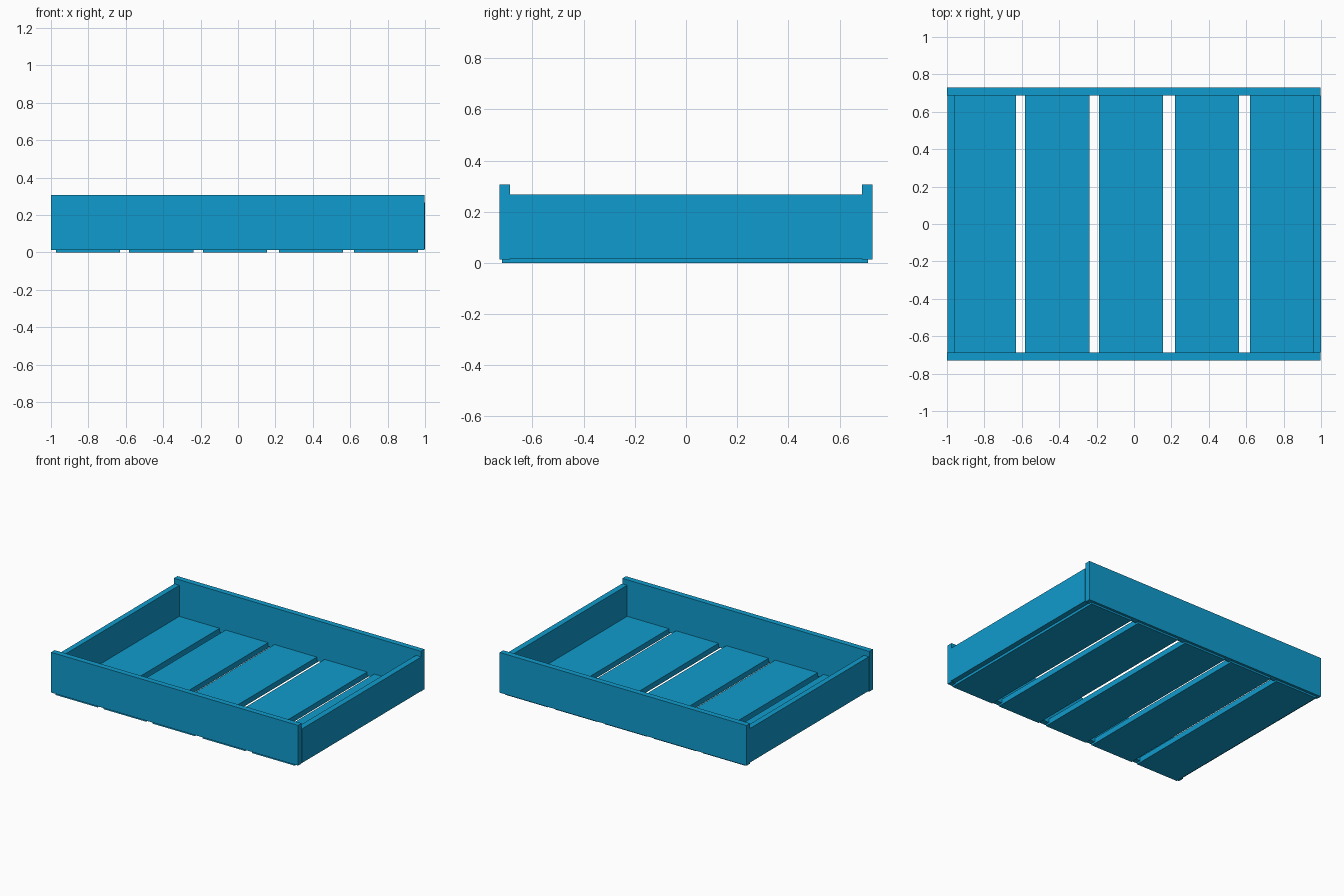
import bpy
import bmesh

default = bpy.data.objects.get("Cube")
if default:
    bpy.data.objects.remove(default, do_unlink=True)

# Blue paint
blue = bpy.data.materials.new("blue_paint")
blue.use_nodes = True
colour = (0.005, 0.33, 0.61, 1.0)
blue.diffuse_color = colour
blue.node_tree.nodes["Principled BSDF"].inputs["Base Color"].default_value = colour


def board(name, x, y, z):
    """Flat board spanning the given (low, high) ranges."""
    bm = bmesh.new()
    bmesh.ops.create_cube(bm, size=1)
    for v in bm.verts:
        v.co = [r[0] if c < 0 else r[1] for c, r in zip(v.co, (x, y, z))]
    mesh = bpy.data.meshes.new(name)
    bm.to_mesh(mesh)
    bm.free()
    mesh.materials.append(blue)
    obj = bpy.data.objects.new(name, mesh)
    bpy.context.collection.objects.link(obj)
    return obj


# Tall front and back panels
for name, y in (("front_panel", (-0.729, -0.688)), ("back_panel", (0.688, 0.729))):
    board(name, (-1.0, 0.996), y, (0.013, 0.307))

# Lower side panels held between them
for name, x in (("right_side_panel", (-0.996, -0.956)), ("left_side_panel", (0.957, 1.0))):
    board(name, x, (-0.688, 0.688), (0.018, 0.267))

# Bottom slats, spaced with gaps and let into the panels
for i, x in enumerate((-0.973, -0.582, -0.187, 0.219, 0.619)):
    board(f"bottom_slat_{i + 1}", (x, x + 0.343), (-0.72, 0.711), (0.0, 0.04))
